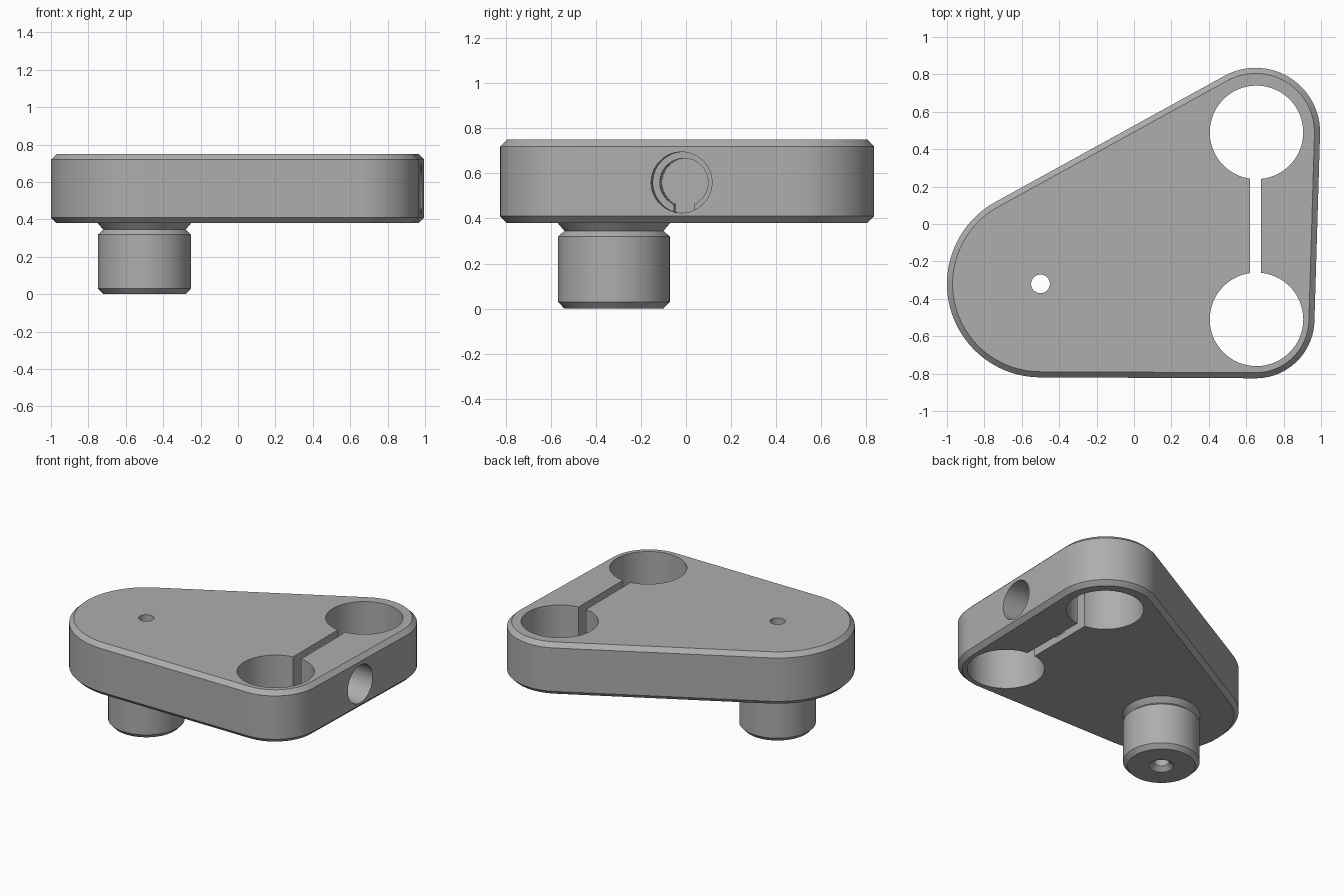
import bpy, bmesh, math
from mathutils import Matrix, Vector
from mathutils.geometry import convex_hull_2d

if "Cube" in bpy.data.objects:
    bpy.data.objects.remove(bpy.data.objects["Cube"], do_unlink=True)

grey = bpy.data.materials.new("machined_grey")
grey.use_nodes = True
colour = (0.42, 0.42, 0.42, 1)
grey.diffuse_color = colour
grey.node_tree.nodes["Principled BSDF"].inputs["Base Color"].default_value = colour

CORNERS = [(-0.5, -0.32, 0.5), (0.65, 0.49, 0.345), (0.65, -0.51, 0.315)]
BOTTOM, TOP, CHAMFER = 0.38, 0.75, 0.03
TAU = math.tau


def finish(name, bm):
    bmesh.ops.recalc_face_normals(bm, faces=bm.faces)
    mesh = bpy.data.meshes.new(name)
    bm.to_mesh(mesh)
    bm.free()
    mesh.materials.append(grey)
    obj = bpy.data.objects.new(name, mesh)
    bpy.context.collection.objects.link(obj)
    return obj


def activate(obj):
    bpy.ops.object.select_all(action='DESELECT')
    obj.select_set(True)
    bpy.context.view_layer.objects.active = obj


def smooth(obj):
    activate(obj)
    bpy.ops.object.shade_smooth_by_angle(angle=math.radians(30))


def bridge(bm, a, b):
    for i in range(len(a)):
        j = (i + 1) % len(a)
        bm.faces.new((a[i], a[j], b[j], b[i]))


def cylinder(radius, start, end):
    """Cylinder along z for cutting."""
    bm = bmesh.new()
    bmesh.ops.create_cone(bm, cap_ends=True, segments=64, radius1=radius,
                          radius2=radius, depth=end - start,
                          matrix=Matrix.Translation((0, 0, (start + end) / 2)))
    return bm


def box(size, centre):
    bm = bmesh.new()
    bmesh.ops.create_cube(bm, size=1, matrix=Matrix.Translation(centre)
                          @ Matrix.Diagonal((*size, 1)))
    return bm


def cut(target, bm, matrix=Matrix()):
    bm.transform(matrix)
    cutter = finish("cutter", bm)
    cutter.hide_render = True
    mod = target.modifiers.new("cut", 'BOOLEAN')
    mod.operation, mod.solver, mod.object = 'DIFFERENCE', 'EXACT', cutter
    activate(target)
    bpy.ops.object.modifier_apply(modifier=mod.name)
    bpy.data.objects.remove(cutter, do_unlink=True)


# Clamp plate: rounded triangle around three corner circles, edges chamfered
points = []
for x, y, r in CORNERS:
    for k in range(96):
        d = Vector((math.cos(TAU * k / 96), math.sin(TAU * k / 96)))
        points.append((Vector((x, y)) + d * r, d))
hull = [points[i] for i in convex_hull_2d([p for p, d in points])]
bm = bmesh.new()
rings = [[bm.verts.new((*(p - d * inset), z)) for p, d in hull]
         for inset, z in ((CHAMFER, BOTTOM), (0, BOTTOM + CHAMFER),
                          (0, TOP - CHAMFER), (CHAMFER, TOP))]
for low, high in zip(rings, rings[1:]):
    bridge(bm, low, high)
bm.faces.new(rings[0])
bm.faces.new(rings[-1])
plate = finish("clamp_plate", bm)

# Rod bores, pivot hole and clamping slot
for x, y, r in ((0.655, 0.49, 0.25), (0.655, -0.51, 0.25), (-0.5, -0.32, 0.05)):
    cut(plate, cylinder(r, 0, 1), Matrix.Translation((x, y, 0)))
cut(plate, box((0.06, 0.7, 1), (0.65, -0.01, 0.5)))

# Clamp screw bore square to the slanted side, with a narrower keyed socket
side = (Matrix.Translation((0.65, -0.01, 0.56))
        @ Matrix.Rotation(math.radians(-1.7), 4, 'Z'))
along_x = Matrix.Rotation(math.pi / 2, 4, 'Y')
cut(plate, cylinder(0.135, 0, 0.5), side @ along_x)
cut(plate, cylinder(0.107, -0.36, 0), side @ along_x)
cut(plate, box((0.36, 0.09, 0.11), (-0.18, 0, -0.08)), side)
smooth(plate)

# Pivot boss: turned profile with a groove under the plate and a countersunk hole
profile = [(0.05, BOTTOM), (0.05, 0.03), (0.08, 0), (0.22, 0), (0.248, 0.03),
           (0.248, 0.32), (0.22, 0.345), (0.25, BOTTOM)]
bm = bmesh.new()
rings = [[bm.verts.new((r * math.cos(TAU * k / 64), r * math.sin(TAU * k / 64), z))
          for k in range(64)] for r, z in profile]
for a, b in zip(rings, rings[1:]):
    bridge(bm, a, b)
bm.transform(Matrix.Translation((-0.5, -0.32, 0)))
boss = finish("pivot_boss", bm)
smooth(boss)
